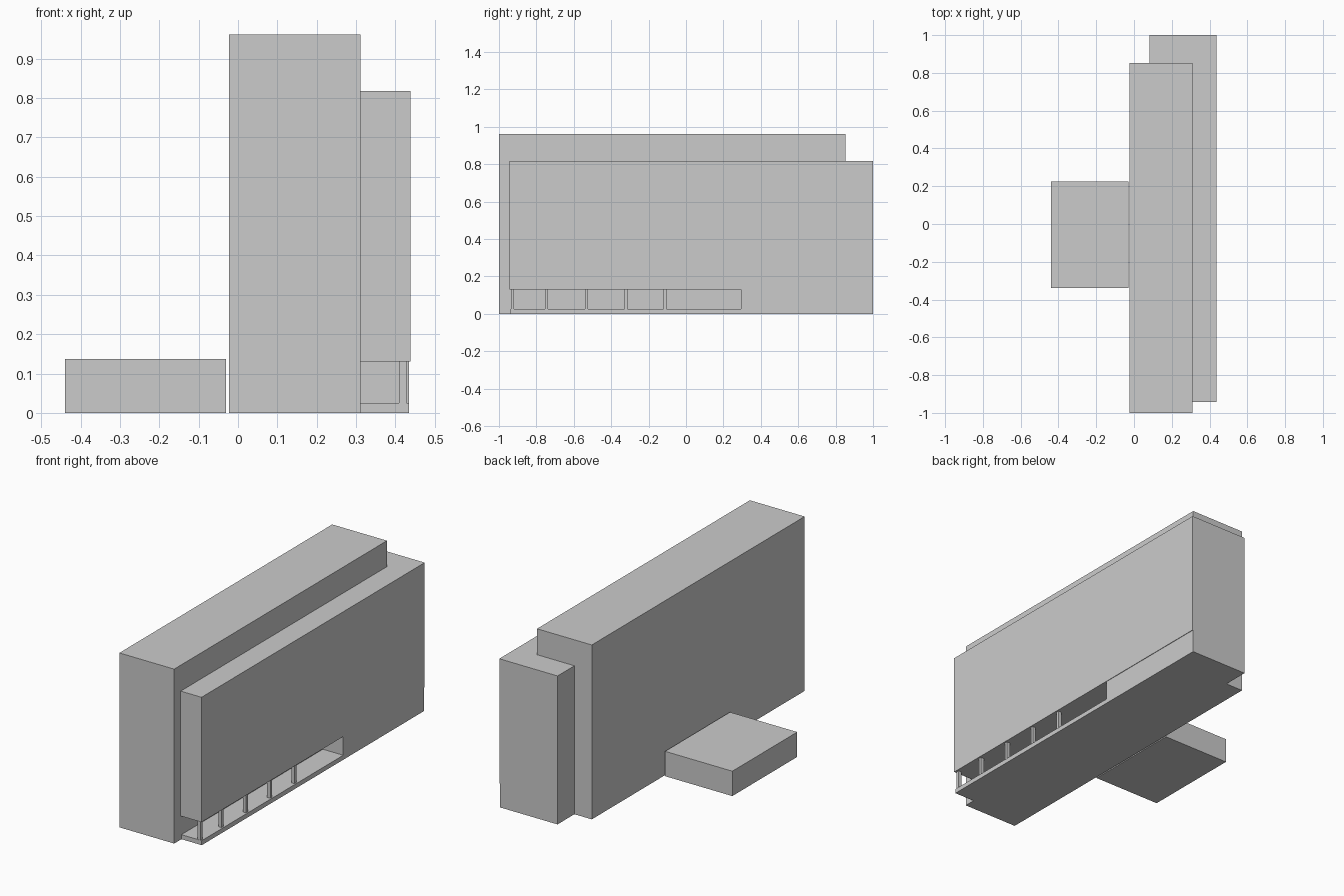
import bpy, bmesh

if "Cube" in bpy.data.objects:
    bpy.data.objects.remove(bpy.data.objects["Cube"])


def prism(name, outline, z0, z1):
    """Extrude a flat footprint (counter-clockwise) from z0 to z1."""
    bm = bmesh.new()
    face = bm.faces.new([bm.verts.new((x, y, z0)) for x, y in outline])
    top = bmesh.ops.extrude_face_region(bm, geom=[face])["geom"]
    bmesh.ops.translate(bm, vec=(0, 0, z1 - z0),
                        verts=[v for v in top if isinstance(v, bmesh.types.BMVert)])
    bmesh.ops.recalc_face_normals(bm, faces=bm.faces)
    mesh = bpy.data.meshes.new(name)
    bm.to_mesh(mesh)
    bm.free()
    obj = bpy.data.objects.new(name, mesh)
    bpy.context.collection.objects.link(obj)
    return obj


def rect(x0, x1, y0, y1):
    return [(x0, y0), (x1, y0), (x1, y1), (x0, y1)]


def wrap(x_out, y_start):
    """L-shaped footprint that hugs the tower's side and back corner."""
    return [(0.311, y_start), (x_out, y_start), (x_out, 1.0),
            (0.083, 1.0), (0.083, 0.853), (0.311, 0.853)]


# Tall main slab and the low annex beside it
prism("main_tower", rect(-0.023, 0.311, -1.0, 0.853), 0, 0.961)
prism("low_annex", rect(-0.44, -0.03, -0.34, 0.225), 0, 0.137)

# Second slab: upper storeys overhang an open arcade
prism("side_block_upper", wrap(0.438, -0.943), 0.13, 0.818)
prism("side_block_base", wrap(0.435, 0.295), 0, 0.13)
prism("arcade_floor", rect(0.311, 0.435, -0.937, 0.295), 0, 0.025)

# Arcade columns
for i, y in enumerate((-0.928, -0.745, -0.533, -0.322, -0.112)):
    prism(f"arcade_column_{i + 1}", rect(0.409, 0.428, y - 0.008, y + 0.008), 0.025, 0.13)
